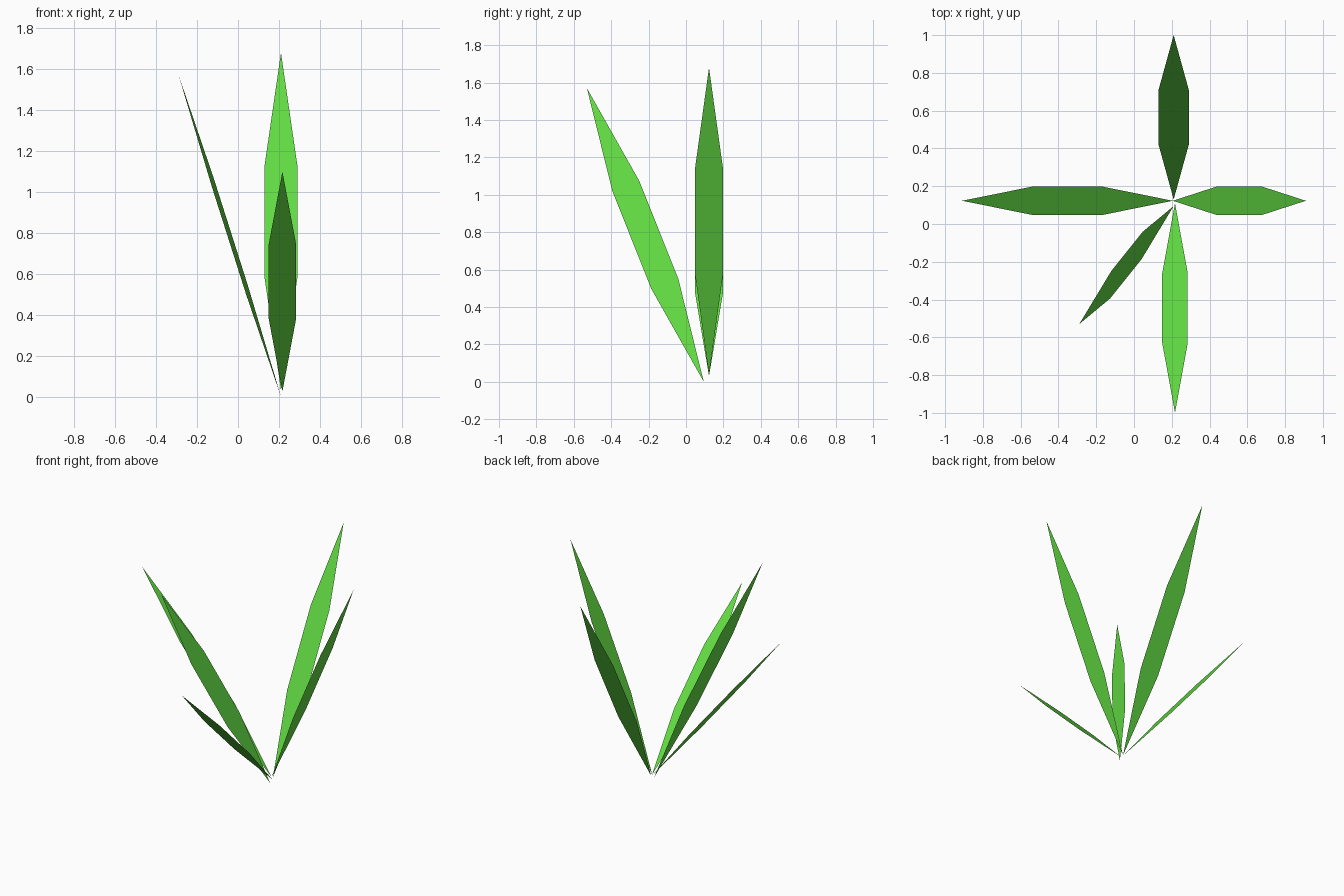
import bpy
from mathutils import Vector

if "Cube" in bpy.data.objects:
    bpy.data.objects.remove(bpy.data.objects["Cube"])

# Leaf green
green = bpy.data.materials.new("leaf_green")
green.diffuse_color = (0.12, 0.70, 0.055, 1.0)
green.use_nodes = True
green.node_tree.nodes["Principled BSDF"].inputs["Base Color"].default_value = green.diffuse_color


def leaf(name, base, tip, half):
    """Flat six-sided blade: pointed ends, full width at one and two thirds."""
    base, tip, half = Vector(base), Vector(tip), Vector(half)
    low, high = base.lerp(tip, 1 / 3), base.lerp(tip, 2 / 3)
    verts = [base, low + half, high + half, tip, high - half, low - half]
    # keep the upper side as the front of the face
    if (tip - base).cross(half).z > 0:
        verts.reverse()
    mesh = bpy.data.meshes.new(name)
    mesh.from_pydata(verts, [], [range(6)])
    mesh.materials.append(green)
    obj = bpy.data.objects.new(name, mesh)
    bpy.context.collection.objects.link(obj)


# Blades fanning out from a common root
leaf("back_leaf", (0.21, 0.13, 0.03), (0.21, 1.0, 1.68), (0.08, 0, 0))
leaf("front_leaf", (0.217, 0.11, 0.025), (0.217, -1.0, 1.10), (0.0675, 0, 0))
leaf("left_leaf", (0.205, 0.123, 0.03), (-0.91, 0.123, 1.37), (0, 0.075, 0))
leaf("right_leaf", (0.205, 0.123, 0.035), (0.91, 0.123, 1.68), (0, 0.076, 0))
leaf("diagonal_leaf", (0.21, 0.095, 0.0), (-0.29, -0.53, 1.57), (0.003, 0.0725, 0.026))
